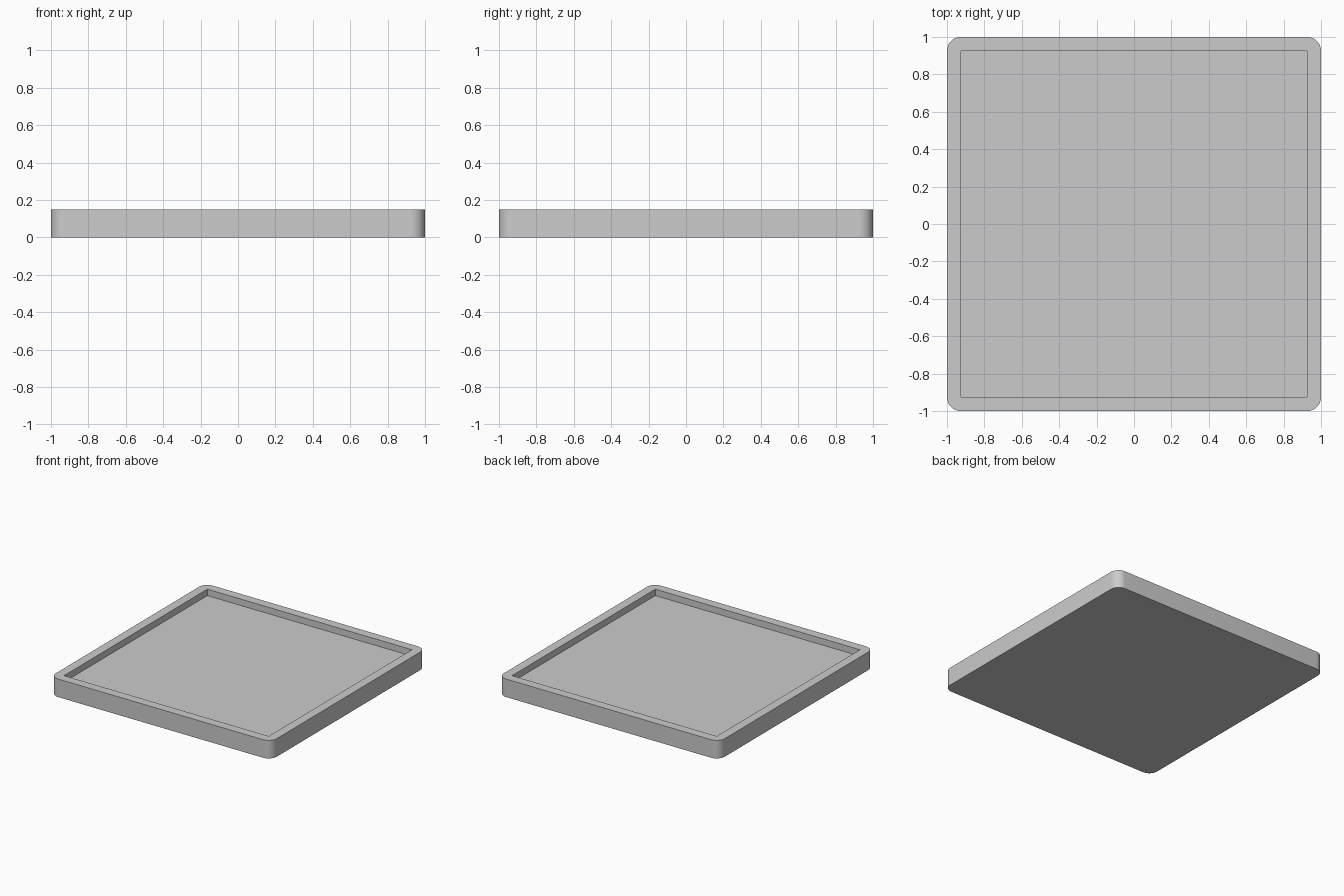
import bpy, bmesh
from math import sin, cos, radians

if "Cube" in bpy.data.objects:
    bpy.data.objects.remove(bpy.data.objects["Cube"])

HALF, HEIGHT = 1.0, 0.148
RADIUS = 0.074            # corner radius, also the rim width
INNER = HALF - RADIUS     # half width of the square recess
FLOOR = HEIGHT - 0.053    # height of the recess floor
SEG = 12                  # segments per rounded corner

bm = bmesh.new()
corners = [(INNER, INNER), (-INNER, INNER), (-INNER, -INNER), (INNER, -INNER)]


def rounded_ring(z):
    """Rounded square outline, counter-clockwise, one vertex list per corner."""
    return [[bm.verts.new((cx + RADIUS * cos(a), cy + RADIUS * sin(a), z))
             for a in (radians(90 * (k + i / SEG)) for i in range(SEG + 1))]
            for k, (cx, cy) in enumerate(corners)]


def square_ring(z):
    return [bm.verts.new((x, y, z)) for x, y in corners]


def bridge(a, b):
    for i in range(len(a)):
        j = (i + 1) % len(a)
        bm.faces.new((a[i], a[j], b[j], b[i]))


# Base and outer wall
bottom, top = rounded_ring(0), rounded_ring(HEIGHT)
bottom_loop, top_loop = sum(bottom, []), sum(top, [])
bm.faces.new(bottom_loop[::-1])
bridge(bottom_loop, top_loop)

# Flat rim: a fan at each corner and a strip along each side
lip, floor = square_ring(HEIGHT), square_ring(FLOOR)
for k in range(4):
    n = (k + 1) % 4
    for i in range(SEG):
        bm.faces.new((lip[k], top[k][i], top[k][i + 1]))
    bm.faces.new((lip[k], top[k][-1], top[n][0], lip[n]))

# Square recess: inner walls and floor
bridge(lip, floor)
bm.faces.new(floor)

bmesh.ops.recalc_face_normals(bm, faces=bm.faces)
mesh = bpy.data.meshes.new("square_tray")
bm.to_mesh(mesh)
bm.free()

tray = bpy.data.objects.new("square_tray", mesh)
bpy.context.collection.objects.link(tray)
bpy.context.view_layer.objects.active = tray
tray.select_set(True)
bpy.ops.object.shade_smooth_by_angle(angle=radians(30))
